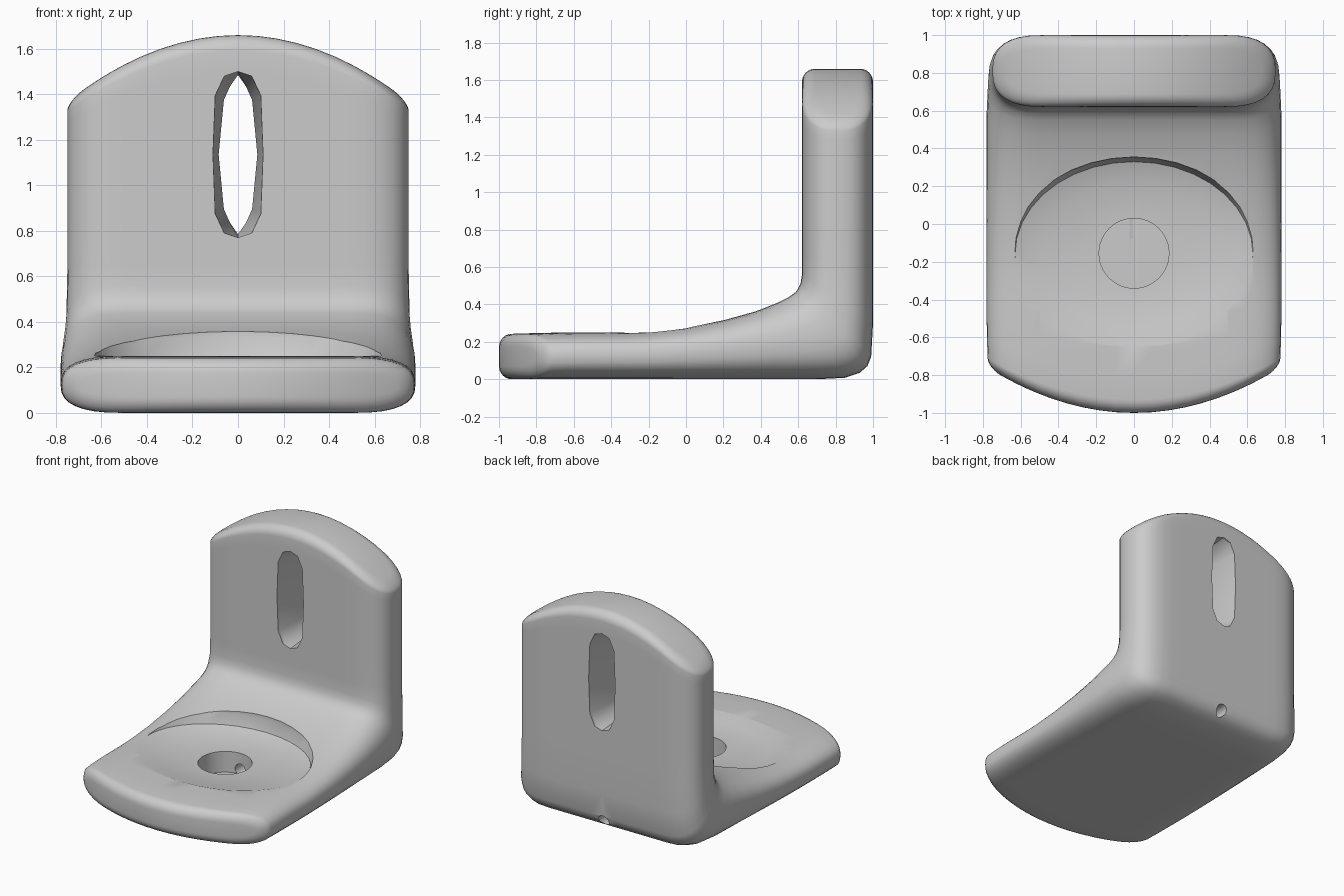
import bpy, bmesh, math

if "Cube" in bpy.data.objects:
    bpy.data.objects.remove(bpy.data.objects["Cube"])

grey = bpy.data.materials.new("light_grey")
grey.diffuse_color = (0.6, 0.6, 0.6, 1)
grey.use_nodes = True
grey.node_tree.nodes["Principled BSDF"].inputs["Base Color"].default_value = grey.diffuse_color


def loft(name, rings):
    """Skin a list of equal, even-length rings; each end is closed with a strip."""
    bm = bmesh.new()
    vs = [[bm.verts.new(p) for p in ring] for ring in rings]
    n = len(vs[0])
    for a, b in zip(vs, vs[1:]):
        for j in range(n):
            bm.faces.new((a[j], a[(j + 1) % n], b[(j + 1) % n], b[j]))
    h = n // 2
    for r in (vs[0], vs[-1]):
        bm.faces.new((r[0], r[1], r[-1]))
        for j in range(1, h - 1):
            bm.faces.new((r[j], r[j + 1], r[n - j - 1], r[n - j]))
        bm.faces.new((r[h - 1], r[h], r[h + 1]))
    bmesh.ops.recalc_face_normals(bm, faces=bm.faces)
    me = bpy.data.meshes.new(name)
    bm.to_mesh(me)
    bm.free()
    ob = bpy.data.objects.new(name, me)
    bpy.context.collection.objects.link(ob)
    me.materials.append(grey)
    return ob


def section(outer, inner, w, e=0.0):
    """Soft rounded slab section across x, between an outer and an inner point."""
    rx, p = 0.28, 2.6
    (oy, oz), (iy, iz) = outer, inner
    half = math.hypot(iy - oy, iz - oz) / 2
    k = (half - e) / half
    corner = [(math.sin(i * math.pi / 16) ** (2 / p), math.cos(i * math.pi / 16) ** (2 / p))
              for i in range(1, 8)]
    right = [(w - rx + rx * s, c) for s, c in corner]
    flat = [((w - rx) * i / 5, 1) for i in range(-5, 6)]
    top = [(-x, b) for x, b in reversed(right)] + flat + right
    pts = [(-w, 0)] + top + [(w, 0)] + [(x, -b) for x, b in reversed(top)]
    ring = []
    for x, b in pts:
        x *= (w - e) / w
        t = 0.5 + 0.5 * b * k
        y, z = oy + (iy - oy) * t, oz + (iz - oz) * t
        if y < -0.2:                       # bowed front edge
            y += 0.4 * x * x * (-0.2 - y) / 0.8
        if z > 1.0:                        # arched top edge
            z -= 0.52 * x * x * (z - 1.0) / 0.66
        ring.append((x, y, z))
    return ring


# bracket body: L-shaped sweep from front edge to top edge
R = 0.07
ends = [(R * (1 - math.sin(a)), R * (1 - math.cos(a)))
        for a in (math.pi / 2 * i / 6 for i in range(7))]   # (inset from end, shrink)
rings = []
for back, out in ends:
    y = -1 + out
    rings.append(section((y, 0), (y, 0.243), 0.775, back))
for oy, oz, iy, iz, w in [
        (-0.8, 0, -0.8, .247, .778), (-0.65, 0, -0.65, .25, .78), (-0.5, 0, -0.5, .25, .78),
        (-0.35, 0, -0.35, .251, .78), (-0.2, 0, -0.2, .256, .78), (0, 0, 0, .277, .78),
        (.25, 0, .2, .315, .78), (.5, 0, .37, .362, .78), (.7, 0, .48, .405, .78),
        (.85, .008, .55, .44, .775), (.93, .035, .585, .465, .772), (.97, .07, .602, .49, .768),
        (.99, .12, .613, .515, .763), (1, .3, .62, .56, .754), (1, .6, .62, .65, .75),
        (1, .8, .62, .8, .75), (1, 1, .62, 1, .75), (1, 1.2, .62, 1.2, .75),
        (1, 1.4, .62, 1.4, .75), (1, 1.5, .62, 1.5, .75)]:
    rings.append(section((oy, oz), (iy, iz), w))
for back, out in reversed(ends):
    z = 1.66 - out
    rings.append(section((1, z), (0.62, z), 0.75, back))
body = loft("bracket_body", rings)


def ellipse(cx, cy, z, rx, ry, n):
    return [(cx + rx * math.cos(2 * math.pi * i / n), cy + ry * math.sin(2 * math.pi * i / n), z)
            for i in range(n)]


# shallow oval dish and central round well
dish = loft("dish_cutter", [ellipse(0, -0.16, z, 0.63 * f, 0.49 * f, 36) for f, z in
                            [(.3, .205), (.8, .215), (1, .25), (1.05, .33), (1.06, .6)]])
well = loft("well_cutter", [ellipse(0, -0.155, z, 0.185, 0.185, 48) for z in (0.05, 0.45)])

# small channel from the well out through the back
channel = loft("channel_cutter", [[(x, y, z) for x, z, _ in ellipse(0, 0.085, 0, .042, .042, 20)]
                                  for y in (-0.08, 1.2)])

# upright slot that pinches to a spindle in the middle of its depth
stadium = [(0, .365), (.06, .345), (.1, .26), (.11, 0), (.1, -.26), (.06, -.345), (0, -.365)]
spindle = [(0, .35), (.035, .3), (.062, .24), (.085, 0), (.062, -.24), (.035, -.3), (0, -.35)]


def slot_ring(half, y):
    pts = half + [(-x, z) for x, z in reversed(half[1:-1])]
    return [(x, y, 1.135 + z) for x, z in pts]


slot = loft("slot_cutter", [slot_ring(stadium, 0.5), slot_ring(stadium, 0.64),
                            slot_ring(spindle, 0.81), slot_ring(stadium, 0.98),
                            slot_ring(stadium, 1.1)])

# cut the openings
bpy.context.view_layer.objects.active = body
for cutter in (dish, well, channel, slot):
    cutter.hide_render = True
    m = body.modifiers.new("cut", 'BOOLEAN')
    m.operation, m.solver, m.object = 'DIFFERENCE', 'EXACT', cutter
    bpy.ops.object.modifier_apply(modifier=m.name)
    bpy.data.objects.remove(cutter)

bpy.ops.object.select_all(action='DESELECT')
body.select_set(True)
bpy.ops.object.shade_smooth_by_angle(angle=math.radians(30))
